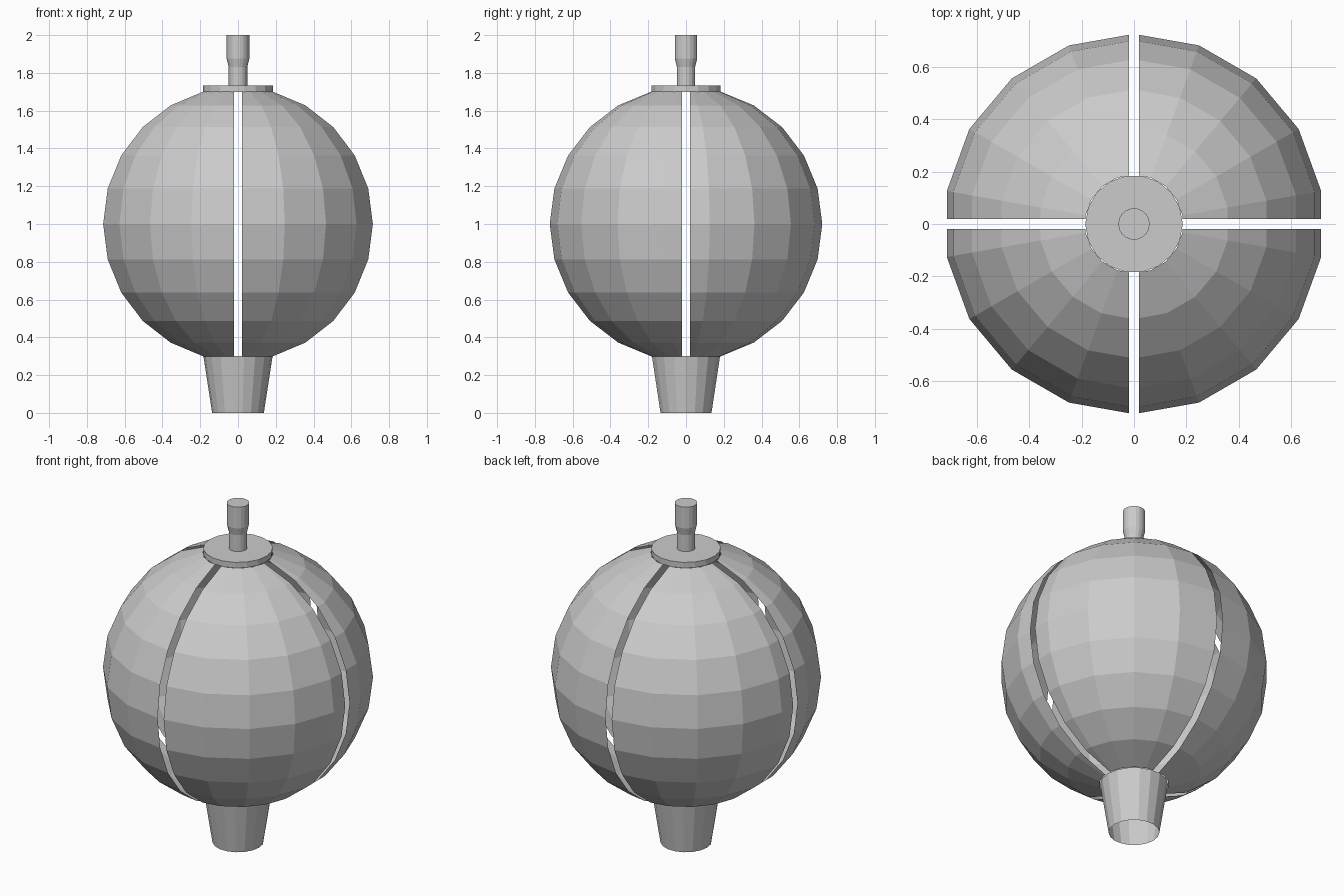
import bpy, bmesh
from math import sin, cos, radians, pi

if "Cube" in bpy.data.objects:
    bpy.data.objects.remove(bpy.data.objects["Cube"])

SEGS = 18
GAP = 0.02


def make_object(name, bm):
    mesh = bpy.data.meshes.new(name)
    bm.to_mesh(mesh)
    bm.free()
    obj = bpy.data.objects.new(name, mesh)
    bpy.context.collection.objects.link(obj)
    return obj


def lathe(profile, start=0.0, bottom=False, top=False):
    """Revolve (radius, z) points around the z axis."""
    bm = bmesh.new()
    rings = []
    for r, z in profile:
        rings.append([bm.verts.new((r * cos(start + 2 * pi * i / SEGS),
                                    r * sin(start + 2 * pi * i / SEGS), z))
                      for i in range(SEGS)])
    for a, b in zip(rings, rings[1:]):
        for i in range(SEGS):
            j = (i + 1) % SEGS
            bm.faces.new((a[i], a[j], b[j], b[i]))
    if bottom:
        bm.faces.new(rings[0][::-1])
    if top:
        bm.faces.new(rings[-1])
    return bm


# Hollow globe: one quarter shell, mirrored so slots remain between quarters
R = 0.725
arc = [(R * cos(radians(a)), 1 + R * sin(radians(a))) for a in range(-75, 76, 15)]
bm = lathe(arc, start=radians(10))
for axis in ((1, 0, 0), (0, 1, 0)):
    bmesh.ops.bisect_plane(bm, geom=bm.verts[:] + bm.edges[:] + bm.faces[:],
                           plane_co=[GAP * c for c in axis], plane_no=axis,
                           clear_inner=True)
globe = make_object("globe_quarters", bm)
mirror = globe.modifiers.new("Mirror", 'MIRROR')
mirror.use_axis = (True, True, False)
mirror.use_mirror_merge = False

# Open tapered neck below the globe
make_object("neck", lathe([(0.137, 0.0), (0.183, 0.30)]))

# Flat cap on top
make_object("cap", lathe([(0.186, 1.70), (0.186, 1.733)], bottom=True, top=True))

# Stem with a thicker upper end
make_object("stem", lathe([(0.049, 1.733), (0.049, 1.83), (0.06, 1.875), (0.06, 2.0)],
                          top=True))
